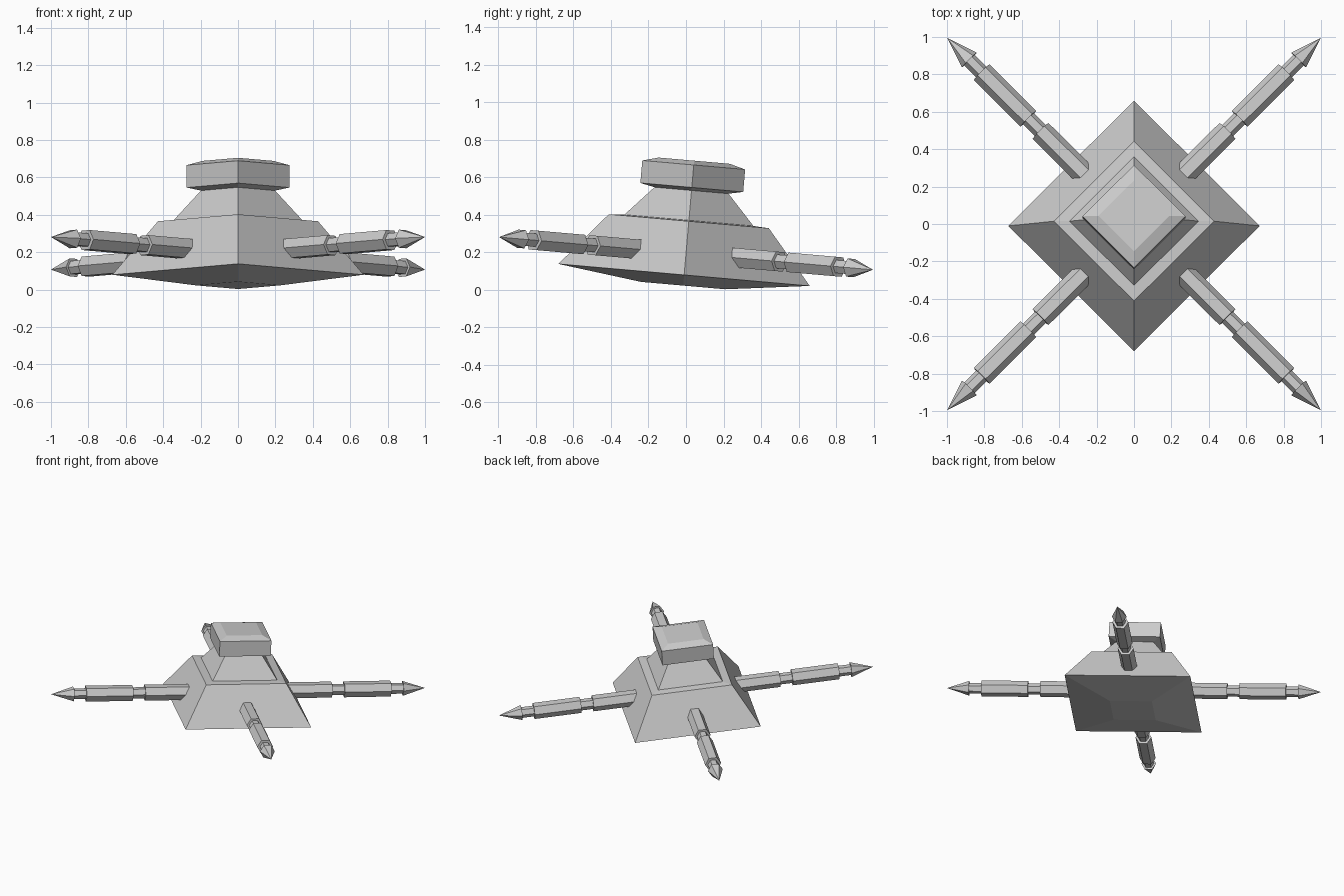
import bpy, bmesh, math
from mathutils import Matrix

if "Cube" in bpy.data.objects:
    bpy.data.objects.remove(bpy.data.objects["Cube"])

metal = bpy.data.materials.new("light_grey")
metal.diffuse_color = (0.6, 0.6, 0.6, 1)
metal.use_nodes = True
metal.node_tree.nodes["Principled BSDF"].inputs["Base Color"].default_value = metal.diffuse_color

# Whole craft is pitched slightly, with the front raised
TILT = Matrix.Translation((0, -0.017, 0)) @ Matrix.Rotation(math.radians(-5), 4, 'X')


def lathe(name, profile, sides, matrix):
    """Stack flat-faced rings of (radius, height) and cap both ends."""
    bm = bmesh.new()
    rings = []
    for r, z in profile:
        count = 1 if r == 0 else sides
        rings.append([bm.verts.new((r * math.cos(math.tau * i / sides),
                                    r * math.sin(math.tau * i / sides), z))
                      for i in range(count)])
    for a, b in zip(rings, rings[1:]):
        for i in range(sides):
            j = (i + 1) % sides
            if len(b) == 1:
                bm.faces.new((a[i], a[j], b[0]))
            else:
                bm.faces.new((a[i], a[j], b[j], b[i]))
    for ring in (rings[0], rings[-1]):
        if len(ring) > 2:
            bm.faces.new(ring)
    bmesh.ops.recalc_face_normals(bm, faces=bm.faces)
    bm.transform(TILT @ matrix)
    mesh = bpy.data.meshes.new(name)
    bm.to_mesh(mesh)
    bm.free()
    mesh.materials.append(metal)
    obj = bpy.data.objects.new(name, mesh)
    bpy.context.collection.objects.link(obj)


# Diamond hull with sloped belly, shoulder ledge and tapered neck
lathe("hull", [(0.225, 0.023), (0.672, 0.08), (0.428, 0.367),
               (0.345, 0.372), (0.195, 0.535)], 4, Matrix())

# Bevelled diamond turret
lathe("turret", [(0.19, 0.53), (0.275, 0.548), (0.275, 0.668), (0.19, 0.691)],
      4, Matrix())

# Four hexagonal arms along the diagonals: sleeves, thin links and a spike
D = math.sqrt(2)
arm = [(0.06, 0.2), (0.06, 0.5), (0.042, 0.5), (0.042, 0.565),
       (0.06, 0.565), (0.06, 0.815), (0.04, 0.815), (0.04, 0.88),
       (0.056, 0.88), (0, 1.0)]
for k, label in enumerate(("back_right", "back_left", "front_left", "front_right")):
    m = (Matrix.Translation((0, 0, 0.195))
         @ Matrix.Rotation(math.radians(45 + 90 * k), 4, 'Z')
         @ Matrix.Rotation(math.radians(90), 4, 'Y')
         @ Matrix.Rotation(math.radians(30), 4, 'Z'))
    lathe("arm_" + label, [(r, d * D) for r, d in arm], 6, m)
